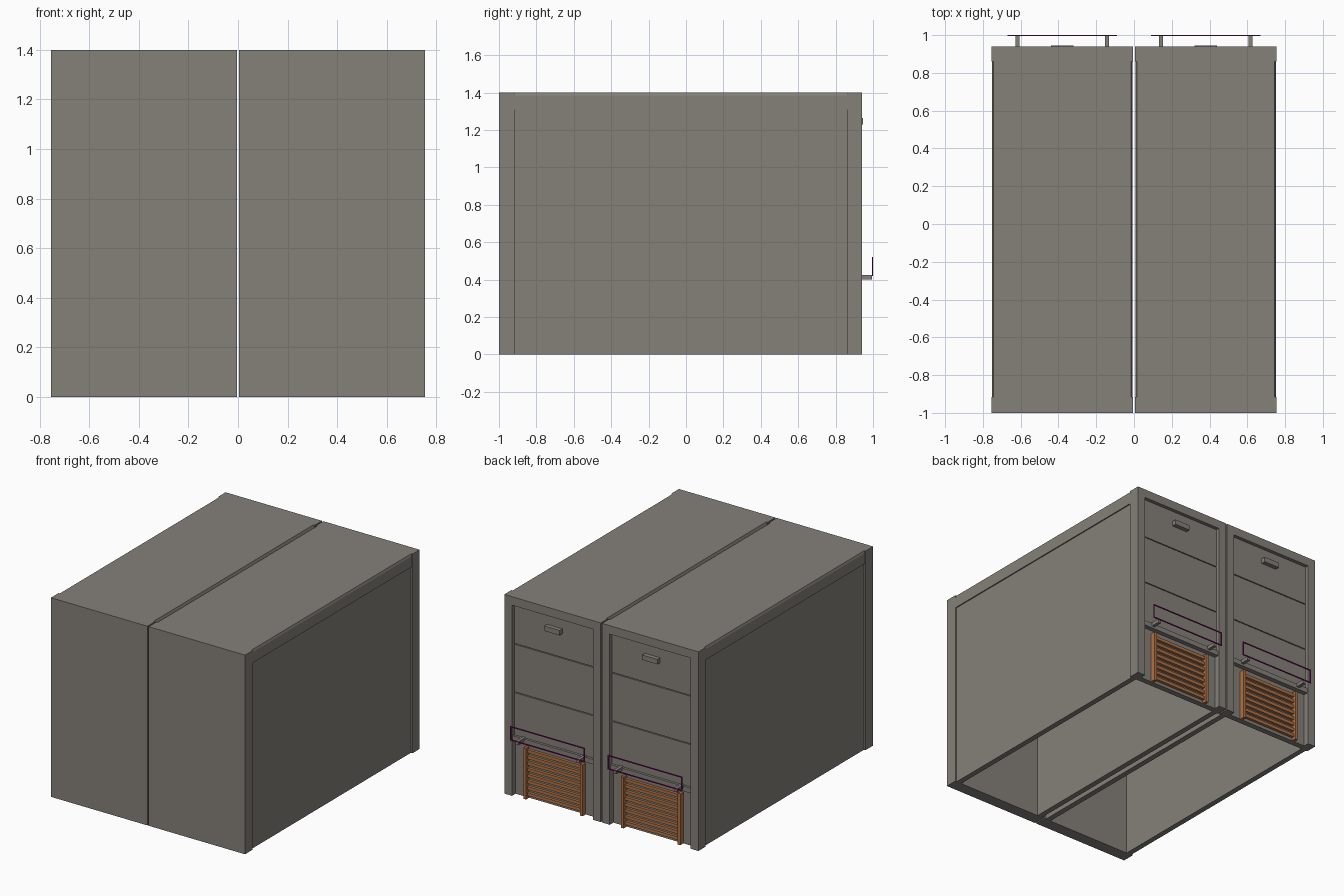
import bpy, bmesh
from mathutils import Vector

if "Cube" in bpy.data.objects:
    bpy.data.objects.remove(bpy.data.objects["Cube"])


def material(name, rgb):
    m = bpy.data.materials.new(name)
    m.diffuse_color = (*rgb, 1)
    m.use_nodes = True
    m.node_tree.nodes["Principled BSDF"].inputs["Base Color"].default_value = m.diffuse_color
    return m


GREY = material("warm_grey", (0.235, 0.22, 0.195))
ORANGE = material("grille_orange", (0.44, 0.17, 0.06))
PURPLE = material("frame_purple", (0.24, 0.005, 0.16))


def boxes(name, cx, mat, parts):
    """One object made of boxes (x0, x1, y0, y1, z0, z1), x relative to cx."""
    bm = bmesh.new()
    for x0, x1, y0, y1, z0, z1 in parts:
        lo, hi = Vector((x0 + cx, y0, z0)), Vector((x1 + cx, y1, z1))
        vs = bmesh.ops.create_cube(bm, size=1)["verts"]
        for v in vs:
            v.co = Vector([(lo[i] + hi[i]) / 2 + v.co[i] * (hi[i] - lo[i]) for i in range(3)])
    finish(name, bm, mat)


def extrude_y(name, cx, mat, profile, y0, y1):
    """Closed x-z profile pushed along y."""
    bm = bmesh.new()
    face = bm.faces.new([bm.verts.new((x + cx, y0, z)) for x, z in profile])
    new = bmesh.ops.extrude_face_region(bm, geom=[face])["geom"]
    moved = [g for g in new if isinstance(g, bmesh.types.BMVert)]
    bmesh.ops.translate(bm, verts=moved, vec=(0, y1 - y0, 0))
    bmesh.ops.recalc_face_normals(bm, faces=bm.faces)
    finish(name, bm, mat)


def finish(name, bm, mat):
    me = bpy.data.meshes.new(name)
    bm.to_mesh(me)
    bm.free()
    me.materials.append(mat)
    bpy.context.collection.objects.link(bpy.data.objects.new(name, me))


H, HW = 1.40, 0.375           # height and half width of a unit
FRONT, BACK = -1.0, 0.94      # end faces
Y0, Y1 = -0.915, 0.86         # inner ends of the corner posts
OPEN, DOOR_TOP = 0.315, 1.34  # back opening half width and height

for label, cx in (("left", -0.38), ("right", 0.38)):
    # hollow shell, open underneath
    boxes(f"{label}_front_wall", cx, GREY, [(-HW, HW, FRONT, Y0, 0, H)])
    boxes(f"{label}_side_walls", cx, GREY,
          [(-0.363, -0.325, Y0, Y1, 0, 1.33), (0.325, 0.363, Y0, Y1, 0, 1.33)])

    # roof with hanging side rails and chamfered top edges
    half = [(0.325, 1.36), (0.325, 1.31), (0.371, 1.31), (0.371, 1.385), (0.365, H)]
    extrude_y(f"{label}_roof", cx, GREY,
              half + [(-x, z) for x, z in reversed(half)], Y0, Y1)

    # back posts and lintel
    boxes(f"{label}_back_frame", cx, GREY,
          [(-HW, -OPEN, Y1, BACK, 0, H), (OPEN, HW, Y1, BACK, 0, H),
           (-OPEN, OPEN, Y1, BACK, DOOR_TOP, H)])

    # door panels with narrow grooves over a recessed backing
    boxes(f"{label}_door_backing", cx, GREY, [(-OPEN, OPEN, Y1, 0.9, 0, DOOR_TOP)])
    boxes(f"{label}_door_panels", cx, GREY,
          [(-OPEN, OPEN, 0.9, 0.915, a, b)
           for a, b in ((0.42, 0.717), (0.723, 1.057), (1.063, DOOR_TOP))])
    boxes(f"{label}_door_ledge", cx, GREY, [(-OPEN, OPEN, 0.9, 0.932, 0.385, 0.42)])
    boxes(f"{label}_door_handle", cx, GREY, [(-0.06, 0.06, 0.915, 0.946, 1.23, 1.265)])

    # slatted grille between two uprights
    boxes(f"{label}_grille_posts", cx, ORANGE,
          [(s * 0.22 - 0.01, s * 0.22 + 0.01, 0.9, 0.935, 0, 0.36) for s in (-1, 1)])
    boxes(f"{label}_grille_slats", cx, ORANGE,
          [(-0.21, 0.21, 0.9, 0.92, 0.022 + i * 0.043, 0.044 + i * 0.043) for i in range(8)])

    # bracket arms carrying a thin rectangular frame
    boxes(f"{label}_bracket_arms", cx, GREY,
          [(s * 0.237 - 0.011, s * 0.237 + 0.011, 0.915, 0.995, 0.4, 0.425) for s in (-1, 1)])
    t = 0.007
    boxes(f"{label}_outline_frame", cx, PURPLE,
          [(-0.29, 0.29, 0.994, 1.0, 0.42, 0.42 + t), (-0.29, 0.29, 0.994, 1.0, 0.52 - t, 0.52),
           (-0.29, -0.29 + t, 0.994, 1.0, 0.42 + t, 0.52 - t),
           (0.29 - t, 0.29, 0.994, 1.0, 0.42 + t, 0.52 - t)])
